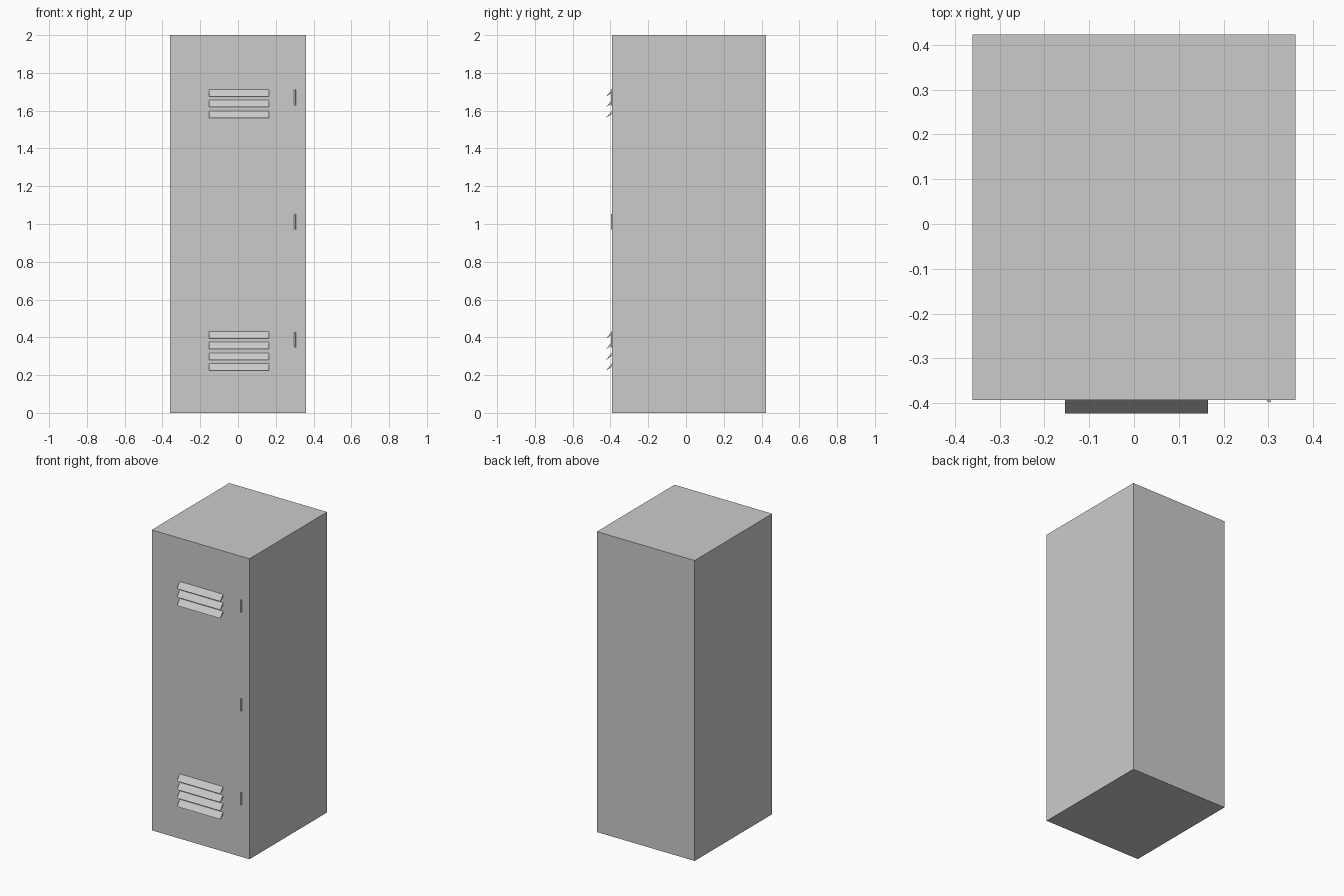
import bpy, bmesh
from mathutils import Matrix

if "Cube" in bpy.data.objects:
    bpy.data.objects.remove(bpy.data.objects["Cube"])

FRONT = -0.393


def finish(name, bm):
    bmesh.ops.recalc_face_normals(bm, faces=bm.faces)
    mesh = bpy.data.meshes.new(name)
    bm.to_mesh(mesh)
    bm.free()
    obj = bpy.data.objects.new(name, mesh)
    bpy.context.collection.objects.link(obj)
    return obj


def cabinet():
    bm = bmesh.new()
    size = Matrix.Diagonal((0.72, 0.423 - FRONT, 2.0, 1))
    place = Matrix.Translation((0, (0.423 + FRONT) / 2, 1))
    bmesh.ops.create_cube(bm, size=1, matrix=place @ size)
    finish("locker_body", bm)


def louver(name, top):
    # Thin sloping slat: side profile extruded along x
    profile = [(FRONT, top), (-0.4225, top - 0.037), (FRONT, top - 0.017)]
    bm = bmesh.new()
    face = bm.faces.new([bm.verts.new((-0.154, y, z)) for y, z in profile])
    ext = bmesh.ops.extrude_face_region(bm, geom=[face], use_keep_orig=True)
    moved = [g for g in ext["geom"] if isinstance(g, bmesh.types.BMVert)]
    bmesh.ops.translate(bm, verts=moved, vec=(0.319, 0, 0))
    finish(name, bm)


def hinge(name, z):
    # Small pin half sunk in the door face
    bm = bmesh.new()
    bmesh.ops.create_cone(bm, cap_ends=True, segments=12, radius1=0.005,
                          radius2=0.005, depth=0.083,
                          matrix=Matrix.Translation((0.301, FRONT, z)))
    finish(name, bm)


cabinet()
# Ventilation louvers: three above, four below
for i in range(3):
    louver(f"upper_louver_{i + 1}", 1.712 - i * 0.0565)
for i in range(4):
    louver(f"lower_louver_{i + 1}", 0.431 - i * 0.0565)
# Hinges down the right edge
for i, z in enumerate((0.388, 1.012, 1.67)):
    hinge(f"hinge_{i + 1}", z)
